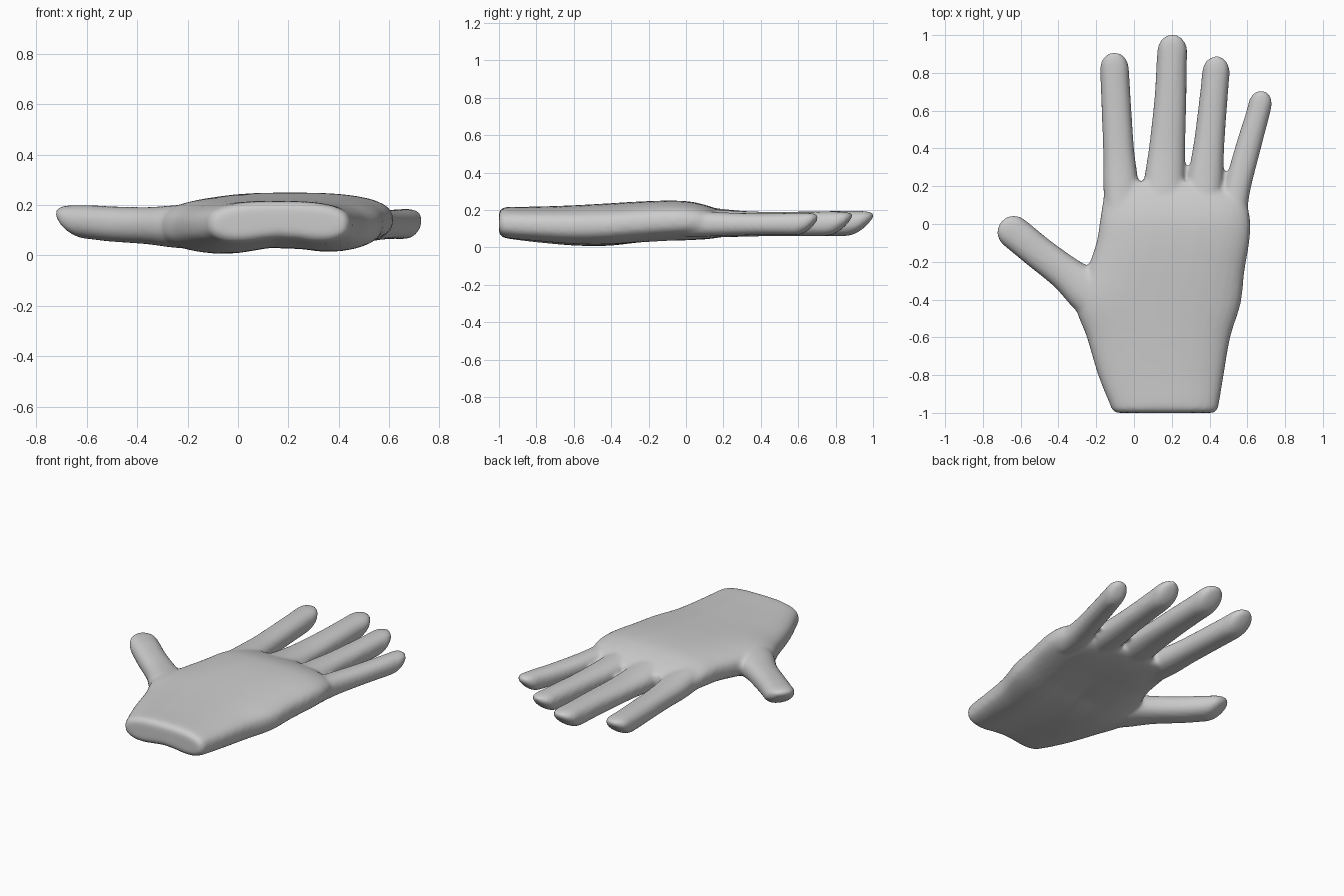
import bpy, bmesh, math
from mathutils import Vector

if "Cube" in bpy.data.objects:
    bpy.data.objects.remove(bpy.data.objects["Cube"])

SEG = 32


def spline(rows, steps=5):
    """Smoothly interpolate section rows (Catmull-Rom)."""
    rows = [Vector(r) for r in rows]
    out = []
    for i in range(len(rows) - 1):
        a, b, c, d = rows[max(i - 1, 0)], rows[i], rows[i + 1], rows[min(i + 2, len(rows) - 1)]
        for k in range(steps):
            t = k / steps
            out.append(0.5 * (2 * b + (c - a) * t + (2 * a - 5 * b + 4 * c - d) * t * t
                              + (3 * b - a - 3 * c + d) * t ** 3))
    return out + [rows[-1]]


def ring(bm, x, y, side, half, zb, zt, power, shape=None):
    """Rounded section spanning side*half sideways and zb..zt in height."""
    verts = []
    for i in range(SEG):
        a = 2 * math.pi * i / SEG
        c, s = math.cos(a), math.sin(a)
        u = math.copysign(abs(c) ** (2 / power), c) * half
        v = math.copysign(abs(s) ** (2 / power), s)
        px, py = x + side[0] * u, y + side[1] * u
        z = (zb + zt) / 2 + v * (zt - zb) / 2
        if shape:
            z += shape(px, py, v)
        verts.append(bm.verts.new((px, py, z)))
    return verts


def skin(bm, rings):
    for a, b in zip(rings, rings[1:]):
        for i in range(SEG):
            j = (i + 1) % SEG
            bm.faces.new((a[i], a[j], b[j], b[i]))
    bm.faces.new(rings[0][::-1])
    bm.faces.new(rings[-1])


def palm(bm):
    # y, left x, right x, bottom z, top z
    rows = [(-1.0, -0.09, 0.42, 0.065, 0.185), (-0.985, -0.115, 0.44, 0.04, 0.208),
            (-0.95, -0.13, 0.45, 0.03, 0.216), (-0.8, -0.19, 0.475, 0.015, 0.218),
            (-0.6, -0.25, 0.51, 0.0, 0.225), (-0.42, -0.31, 0.565, 0.0, 0.235),
            (-0.25, -0.25, 0.585, 0.015, 0.245), (-0.1, -0.20, 0.61, 0.028, 0.25),
            (0.02, -0.18, 0.615, 0.035, 0.245), (0.12, -0.165, 0.585, 0.045, 0.222),
            (0.19, -0.155, 0.47, 0.055, 0.195), (0.225, -0.14, 0.42, 0.07, 0.18)]

    def hollow(x, y, v):
        # cupped underside between the two heels of the hand
        if v >= 0:
            return 0
        return 0.035 * -v * math.exp(-((x - 0.17) / 0.15) ** 2) * max(0, min(1, (0.1 - y) / 0.4))

    skin(bm, [ring(bm, (l + r) / 2, y, (1, 0), (r - l) / 2, zb, zt, 2.7, hollow)
              for y, l, r, zb, zt in spline(rows)])


def finger(bm, rows, length):
    """rows: x, y, half width, bottom z, top z; a pad-shaped tip of given length follows."""
    rows = spline(rows)
    d = Vector((rows[-1][0] - rows[0][0], rows[-1][1] - rows[0][1])).normalized()
    side = (d.y, -d.x)
    rings = [ring(bm, x, y, side, w, zb, zt, 2.3) for x, y, w, zb, zt in rows]
    x, y, w, zb, zt = rows[-1]
    for k in range(1, 13):
        t = math.sin(k / 12 * math.pi / 2)          # fraction of the tip length
        f = max(0.0, (t - 0.4) / 0.6)
        width = w * max(0.12, math.sqrt(max(0, 1 - f ** 2.2)))
        low = zb + (zt - 0.03 - zb) * t ** 2.2       # underside sweeps up to the nail
        top = zt - 0.012 * f ** 3
        rings.append(ring(bm, x + d.x * length * t, y + d.y * length * t, side,
                          width, low, top, 2.3))
    skin(bm, rings)


bm = bmesh.new()
palm(bm)
# index, middle, ring and little fingers
finger(bm, [(-0.065, 0.0, 0.08, 0.06, 0.22), (-0.07, 0.2, 0.093, 0.055, 0.2),
            (-0.082, 0.4, 0.082, 0.06, 0.19), (-0.1, 0.75, 0.077, 0.06, 0.192)], 0.16)
finger(bm, [(0.16, 0.0, 0.1, 0.06, 0.235), (0.16, 0.2, 0.108, 0.055, 0.205),
            (0.175, 0.4, 0.096, 0.06, 0.19), (0.192, 0.65, 0.085, 0.06, 0.192),
            (0.199, 0.84, 0.08, 0.06, 0.195)], 0.165)
finger(bm, [(0.365, 0.0, 0.08, 0.06, 0.225), (0.375, 0.2, 0.094, 0.055, 0.2),
            (0.4, 0.45, 0.08, 0.06, 0.19), (0.428, 0.735, 0.073, 0.06, 0.192)], 0.155)
finger(bm, [(0.515, 0.0, 0.08, 0.055, 0.2), (0.545, 0.18, 0.07, 0.06, 0.188),
            (0.603, 0.4, 0.067, 0.065, 0.182), (0.655, 0.58, 0.062, 0.065, 0.185)], 0.13)
# thumb
finger(bm, [(-0.1, -0.48, 0.12, 0.02, 0.21), (-0.24, -0.36, 0.118, 0.03, 0.2),
            (-0.36, -0.262, 0.094, 0.045, 0.192), (-0.5, -0.155, 0.088, 0.055, 0.195),
            (-0.585, -0.085, 0.088, 0.065, 0.2)], 0.155)
bmesh.ops.recalc_face_normals(bm, faces=bm.faces)

mesh = bpy.data.meshes.new("hand")
bm.to_mesh(mesh)
bm.free()
hand = bpy.data.objects.new("hand", mesh)
bpy.context.collection.objects.link(hand)

grey = bpy.data.materials.new("plain grey")
grey.diffuse_color = (0.6, 0.6, 0.6, 1)
grey.use_nodes = True
grey.node_tree.nodes["Principled BSDF"].inputs["Base Color"].default_value = grey.diffuse_color
mesh.materials.append(grey)

# fuse the parts into one skin and soften the webs
remesh = hand.modifiers.new("fuse", 'REMESH')
remesh.mode = 'VOXEL'
remesh.voxel_size = 0.012
remesh.use_smooth_shade = True
soften = hand.modifiers.new("soften", 'SMOOTH')
soften.factor = 0.5
soften.iterations = 8
